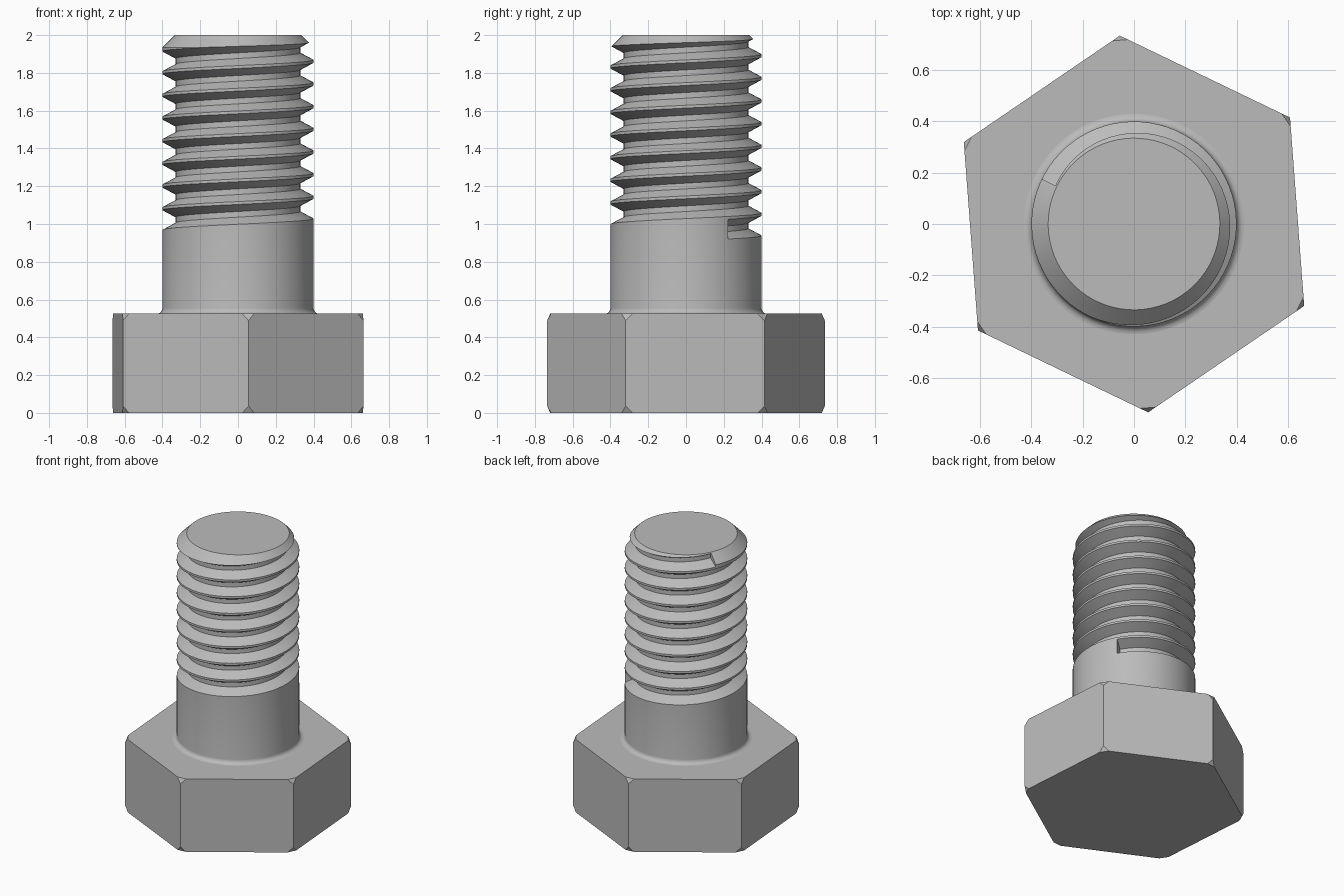
import bpy
import bmesh
from math import cos, sin, pi, radians

cube = bpy.data.objects.get("Cube")
if cube:
    bpy.data.objects.remove(cube, do_unlink=True)

STEPS = 72                    # facets per turn
PITCH = 0.12
MAJOR, MINOR = 0.4, 0.33      # thread radii
HEAD_TOP, TOP = 0.525, 2.0
START = radians(34)           # where the thread groove begins

steel = bpy.data.materials.new("steel grey")
steel.use_nodes = True
GREY = (0.5, 0.5, 0.5, 1)
steel.diffuse_color = GREY
steel.node_tree.nodes["Principled BSDF"].inputs["Base Color"].default_value = GREY


def finish(name, bm):
    bmesh.ops.recalc_face_normals(bm, faces=bm.faces)
    mesh = bpy.data.meshes.new(name)
    bm.to_mesh(mesh)
    bm.free()
    mesh.materials.append(steel)
    obj = bpy.data.objects.new(name, mesh)
    bpy.context.collection.objects.link(obj)
    return obj


def skin(name, rings, closed):
    """Bridge successive rings of points and cap both ends."""
    bm = bmesh.new()
    loops = [[bm.verts.new(p) for p in ring] for ring in rings]
    for a, b in zip(loops, loops[1:]):
        n = len(a)
        for i in range(n):
            j = (i + 1) % n
            bm.faces.new((a[i], a[j], b[j], b[i]))
    if closed:
        bm.faces.new(loops[0])
        bm.faces.new(loops[-1])
    return finish(name, bm)


def ring(radius, z, count, offset):
    return [(radius * cos(offset + 2 * pi * i / count),
             radius * sin(offset + 2 * pi * i / count), z) for i in range(count)]


# Hexagonal head with clipped corners
bm = bmesh.new()
low, high = ([bm.verts.new(p) for p in ring(0.737, z, 6, radians(34.3))]
             for z in (0, HEAD_TOP))
bm.faces.new(low)
bm.faces.new(high)
for i in range(6):
    j = (i + 1) % 6
    bm.faces.new((low[i], low[j], high[j], high[i]))
bmesh.ops.recalc_face_normals(bm, faces=bm.faces)
bmesh.ops.bevel(bm, geom=bm.verts[:], offset=0.036, offset_type='OFFSET',
                segments=1, profile=0.5, affect='VERTICES')
head = finish("hex_head", bm)

# Shank: fillet at the head, chamfer at the tip
fillet = 0.03
profile = [(MAJOR + fillet, HEAD_TOP - 0.005)]
for k in range(6):
    a = pi / 2 * k / 5
    profile.append((MAJOR + fillet * (1 - sin(a)), HEAD_TOP + fillet * (1 - cos(a))))
profile += [(MAJOR, TOP - 0.065), (MAJOR - 0.065, TOP)]
half_step = pi / STEPS
shank = skin("threaded_shank",
             [ring(r, z, STEPS, START + half_step) for r, z in profile], True)

# Helical groove cutter: a trapezoid swept eight and a third turns
slope = 0.0375 / (MAJOR - MINOR)
outer = MAJOR + 0.008
wide = PITCH / 8 + slope * (outer - MINOR)
section = [(outer, -wide), (MINOR, -PITCH / 8), (MINOR, PITCH / 8), (outer, wide)]
sweep = []
for i in range(STEPS * 25 // 3 + 1):
    a = START + 2 * pi * i / STEPS
    z = 0.9725 + PITCH * i / STEPS
    sweep.append([(r * cos(a), r * sin(a), z + dz) for r, dz in section])
cutter = skin("thread_cutter", sweep, True)
cutter.hide_render = True

cut = shank.modifiers.new("thread", 'BOOLEAN')
cut.operation = 'DIFFERENCE'
cut.solver = 'EXACT'
cut.object = cutter
bpy.context.view_layer.objects.active = shank
bpy.ops.object.modifier_apply(modifier=cut.name)
bpy.data.objects.remove(cutter, do_unlink=True)

# Smooth the round surfaces, keep the edges crisp
bpy.ops.object.select_all(action='DESELECT')
shank.select_set(True)
bpy.context.view_layer.objects.active = shank
bpy.ops.object.shade_smooth_by_angle(angle=radians(25))
